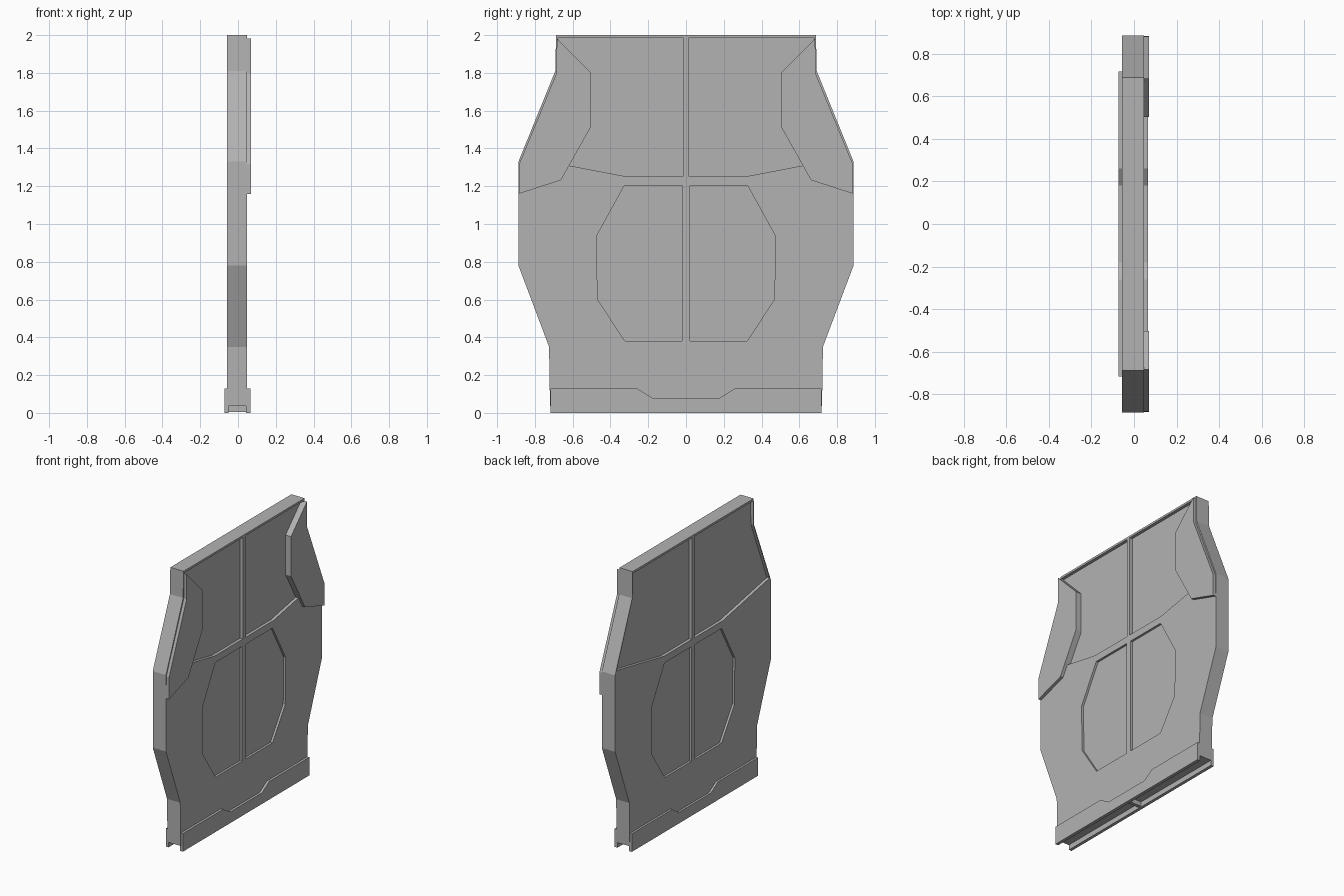
import bpy, bmesh

if "Cube" in bpy.data.objects:
    bpy.data.objects.remove(bpy.data.objects["Cube"])

# Dark grey finish shared by all parts
grey = bpy.data.materials.new("dark_grey")
grey.diffuse_color = (0.45, 0.45, 0.45, 1)
grey.use_nodes = True
grey.node_tree.nodes["Principled BSDF"].inputs["Base Color"].default_value = grey.diffuse_color


def add_prism(bm, outline, x0, x1):
    """Extrude a (y, z) outline from x0 to x1."""
    lo = [bm.verts.new((x0, y, z)) for y, z in outline]
    hi = [bm.verts.new((x1, y, z)) for y, z in outline]
    bm.faces.new(lo)
    bm.faces.new(hi)
    n = len(outline)
    for i in range(n):
        j = (i + 1) % n
        bm.faces.new((lo[i], lo[j], hi[j], hi[i]))


def make(name, prisms):
    bm = bmesh.new()
    for outline, x0, x1 in prisms:
        add_prism(bm, outline, x0, x1)
    bmesh.ops.recalc_face_normals(bm, faces=bm.faces)
    me = bpy.data.meshes.new(name)
    bm.to_mesh(me)
    bm.free()
    me.materials.append(grey)
    ob = bpy.data.objects.new(name, me)
    bpy.context.collection.objects.link(ob)
    return ob


def flip(outline):
    return [(-y, z) for y, z in reversed(outline)]


def symmetric(half):
    return half + flip(half)


BACK, FRONT = -0.057, 0.048
UPPER_DEPTH, LOWER_DEPTH = 0.022, 0.016

# Main door slab
slab = make("door_slab", [(symmetric([
    (0.72, 0.037), (0.725, 0.35), (0.887, 0.78), (0.887, 1.33),
    (0.692, 1.81), (0.688, 2.0)]), BACK, FRONT)])

# Recessed panels on both faces (the front upper ones end under the corner plates)
upper_back = [(0.014, 1.255), (0.335, 1.255), (0.868, 1.358),
              (0.687, 1.81), (0.683, 1.985), (0.014, 1.985)]
upper_front = [(0.014, 1.255), (0.335, 1.255), (0.80, 1.344),
               (0.60, 1.80), (0.68, 1.985), (0.014, 1.985)]
lower = [(0.021, 0.38), (0.323, 0.38), (0.468, 0.60),
         (0.474, 0.935), (0.325, 1.205), (0.021, 1.205)]
cuts = []
for back, front, depth in ((upper_back, upper_front, UPPER_DEPTH),
                           (lower, lower, LOWER_DEPTH)):
    for side in (list, flip):
        cuts.append((side(front), FRONT - depth, FRONT + 0.05))
        cuts.append((side(back), BACK - 0.05, BACK + depth))
cutter = make("panel_cutter", cuts)
cutter.hide_render = True
mod = slab.modifiers.new("recesses", 'BOOLEAN')
mod.operation = 'DIFFERENCE'
mod.solver = 'EXACT'
mod.object = cutter
bpy.context.view_layer.objects.active = slab
slab.select_set(True)
bpy.ops.object.modifier_apply(modifier=mod.name)
bpy.data.objects.remove(cutter, do_unlink=True)

# Raised corner plates on the +x face
wing = [(0.885, 1.16), (0.883, 1.318), (0.685, 1.80), (0.684, 1.983),
        (0.503, 1.80), (0.503, 1.515), (0.662, 1.232)]
for side, outline in (("right", wing), ("left", flip(wing))):
    make("corner_plate_" + side, [(outline, FRONT - UPPER_DEPTH, 0.07)])

# Kick plates on both faces, forming a channel under the slab
kick = symmetric([(0.718, 0), (0.718, 0.13), (0.26, 0.13), (0.18, 0.08)])
make("kick_plate_front", [(kick, 0.042, 0.065)])
make("kick_plate_back", [(kick, -0.072, -0.05)])

# Divider across the floor channel
make("channel_divider", [([(-0.012, 0.005), (0.012, 0.005),
                           (0.012, 0.04), (-0.012, 0.04)], -0.05, 0.042)])
